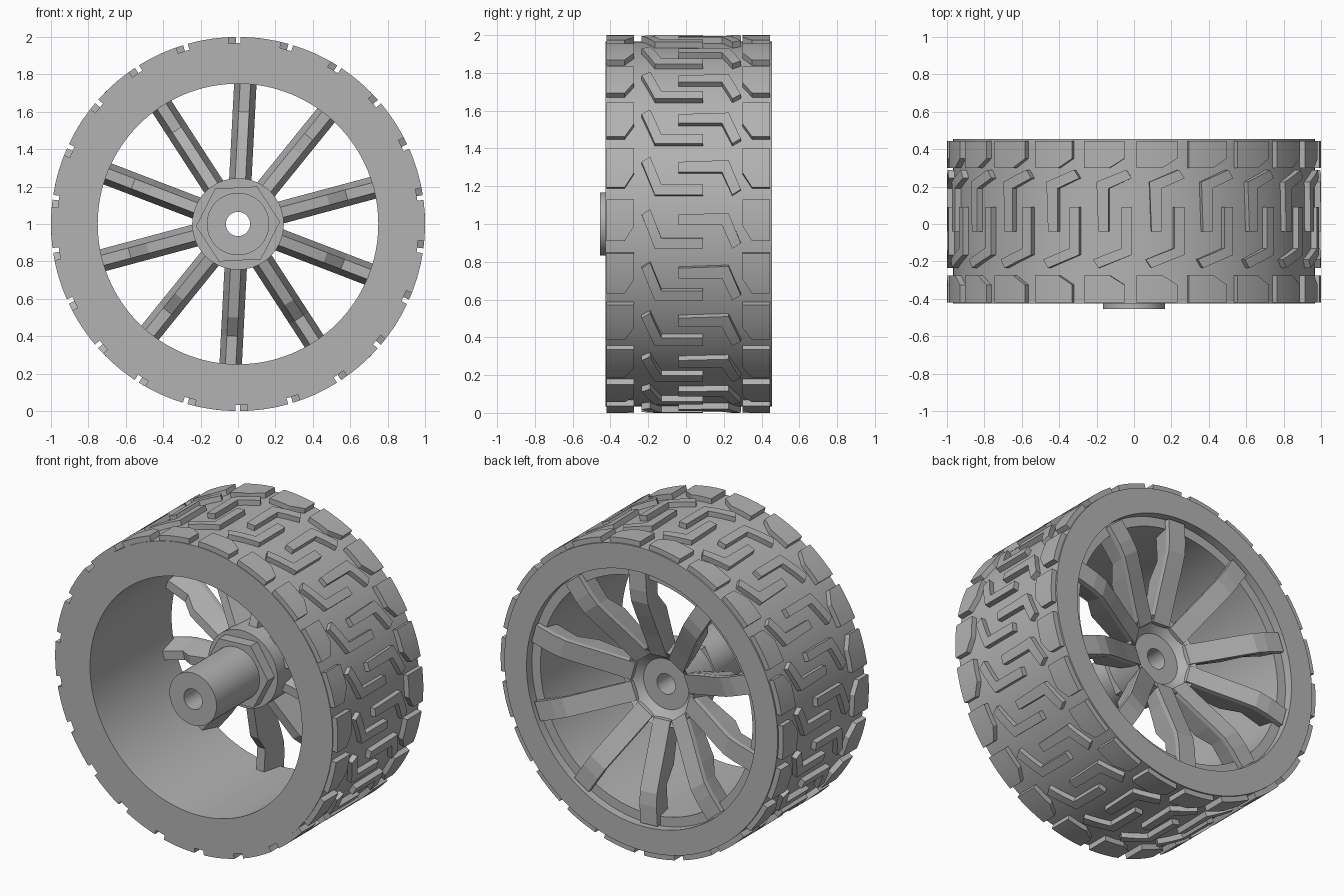
import bpy, bmesh, math
from mathutils import Matrix, Vector

cube = bpy.data.objects.get("Cube")
if cube:
    bpy.data.objects.remove(cube, do_unlink=True)

GREY = (0.45, 0.45, 0.45, 1)
grey = bpy.data.materials.new("plain grey")
grey.use_nodes = True
grey.diffuse_color = GREY
grey.node_tree.nodes["Principled BSDF"].inputs["Base Color"].default_value = GREY


def finish(name, bm, smooth=True):
    bmesh.ops.recalc_face_normals(bm, faces=bm.faces[:])
    mesh = bpy.data.meshes.new(name)
    bm.to_mesh(mesh)
    bm.free()
    mesh.materials.append(grey)
    ob = bpy.data.objects.new(name, mesh)
    bpy.context.collection.objects.link(ob)
    if smooth:
        bpy.ops.object.select_all(action='DESELECT')
        ob.select_set(True)
        bpy.context.view_layer.objects.active = ob
        bpy.ops.object.shade_smooth_by_angle(angle=math.radians(25))
    return ob


def on_wheel(radius, y, angle):
    """Point at a radius and angle round the axle, which sits at z = 1."""
    return Vector((radius * math.cos(angle), y, 1 + radius * math.sin(angle)))


def revolve(name, profile, sides=128, start=0, smooth=True):
    """Turn a closed (radius, y) outline round the axle."""
    bm = bmesh.new()
    rings = [[bm.verts.new(on_wheel(r, y, start + math.tau * i / sides)) for r, y in profile]
             for i in range(sides)]
    n = len(profile)
    for i in range(sides):
        a, b = rings[i], rings[(i + 1) % sides]
        for j in range(n):
            k = (j + 1) % n
            bm.faces.new((a[j], a[k], b[k], b[j]))
    return finish(name, bm, smooth)


def tread_row(name, outline, count=22, bottom=0.955, top=1.0):
    """Wrap a flat (y, arc) outline on the tyre and repeat it all the way round."""
    bm = bmesh.new()
    for i in range(count):
        part = bmesh.new()
        base = part.faces.new([part.verts.new((y, a, bottom)) for y, a in outline])
        lid = bmesh.ops.extrude_face_region(part, geom=[base])["geom"]
        for v in lid:
            if isinstance(v, bmesh.types.BMVert):
                v.co.z = top
        # cuts across the arc let the block follow the curve
        for step in range(-3, 3):
            bmesh.ops.bisect_plane(part, geom=part.verts[:] + part.edges[:] + part.faces[:],
                                   plane_co=(0, step * 0.045, 0), plane_no=(0, 1, 0))
        centre = math.radians(1.1) + math.tau * i / count
        for v in part.verts:
            v.co = on_wheel(v.co.z, v.co.x, centre + v.co.y)
        temp = bpy.data.meshes.new("block")
        part.to_mesh(temp)
        part.free()
        bm.from_mesh(temp)
        bpy.data.meshes.remove(temp)
    return finish(name, bm)


# Tyre and rim in one ring: open bore, shallow recess on the back
revolve("tyre_and_rim", [(0.75, -0.425), (0.967, -0.425), (0.967, 0.455),
                         (0.81, 0.455), (0.81, 0.40), (0.75, 0.40)])

# Tread: shoulder blocks on both edges, two interlocking hooks between
shoulder = [(0.42, 0.11), (0.275, 0.11), (0.275, -0.03), (0.325, -0.11), (0.42, -0.11)]
tread_row("front_shoulder_blocks", [(-y, a) for y, a in shoulder])
tread_row("back_shoulder_blocks", [(y + 0.025, a) for y, a in shoulder])
tread_row("front_tread_hooks", [(-0.235, 0.03), (-0.19, 0.06), (-0.13, -0.095),
                                (0.09, -0.095), (0.09, -0.15), (-0.165, -0.15)])
tread_row("back_tread_hooks", [(-0.04, 0.03), (0.225, 0.04), (0.29, -0.12),
                               (0.245, -0.15), (0.19, -0.025), (-0.04, -0.025)])

# Hub: long axle tube, hexagonal nut, boss with a dished back
revolve("axle_tube", [(0.065, -0.455), (0.167, -0.455), (0.167, 0.20), (0.065, 0.20)], 48)
revolve("hex_nut", [(0.12, -0.02), (0.225, -0.02), (0.225, 0.07), (0.12, 0.07)], 6,
        math.radians(3), False)
revolve("hub_boss", [(0.10, 0.05), (0.245, 0.05), (0.245, 0.27), (0.16, 0.20), (0.10, 0.20)], 64)

# Spokes: (radius, front y, back y) stations, narrower on the front edge
stations = [(0.20, 0.12, 0.26), (0.35, 0.16, 0.32), (0.50, 0.20, 0.385),
            (0.60, 0.28, 0.425), (0.68, 0.28, 0.435), (0.80, 0.28, 0.435)]
bm = bmesh.new()
for i in range(10):
    turn = math.radians(87 + 36 * i)
    out = on_wheel(1, 0, turn) - Vector((0, 0, 1))
    side = Vector((-out.z, 0, out.x))
    loops = []
    for r, front, back in stations:
        r_front = min(r, 0.76)
        mid = Vector((0, 0, 1))
        loops.append([bm.verts.new(mid + out * rad + side * w + Vector((0, y, 0)))
                      for rad, w, y in ((r_front, -0.028, front), (r_front, 0.028, front),
                                        (r, 0.06, back - 0.03), (r, 0.06, back),
                                        (r, -0.06, back), (r, -0.06, back - 0.03))])
    for a, b in zip(loops, loops[1:]):
        for j in range(6):
            k = (j + 1) % 6
            bm.faces.new((a[j], a[k], b[k], b[j]))
    bm.faces.new(loops[0])
    bm.faces.new(loops[-1])
finish("spokes", bm, False)
